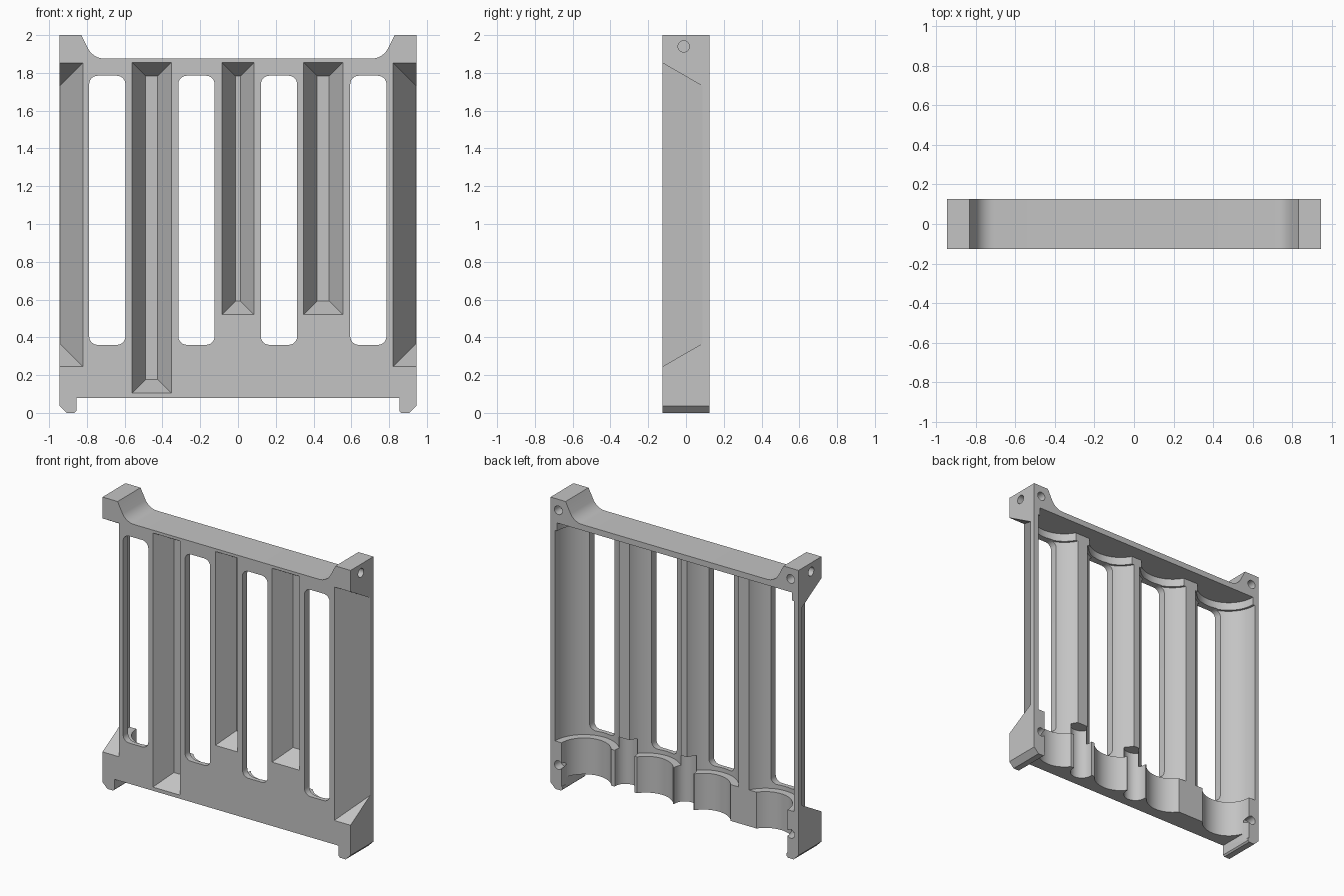
import bpy, bmesh, math
from mathutils import Matrix, Vector

cube = bpy.data.objects.get("Cube")
if cube:
    bpy.data.objects.remove(cube, do_unlink=True)

grey = bpy.data.materials.new("plain grey")
grey.use_nodes = True
grey.diffuse_color = (0.55, 0.55, 0.55, 1)
grey.node_tree.nodes["Principled BSDF"].inputs["Base Color"].default_value = (0.55, 0.55, 0.55, 1)

FRONT, BACK = -0.125, 0.125
SLOPE = math.tan(math.radians(30))
CELLS = (-0.692, -0.22, 0.217, 0.69)


def make(name, bm):
    bmesh.ops.recalc_face_normals(bm, faces=bm.faces)
    mesh = bpy.data.meshes.new(name)
    bm.to_mesh(mesh)
    bm.free()
    obj = bpy.data.objects.new(name, mesh)
    bpy.context.scene.collection.objects.link(obj)
    mesh.materials.append(grey)
    return obj


def prism(name, points, y0, y1):
    """Extrude an x-z outline along y."""
    bm = bmesh.new()
    face = bm.faces.new([bm.verts.new((x, y0, z)) for x, z in points])
    new = bmesh.ops.extrude_face_region(bm, geom=[face])["geom"]
    verts = [g for g in new if isinstance(g, bmesh.types.BMVert)]
    bmesh.ops.translate(bm, verts=verts, vec=(0, y1 - y0, 0))
    return make(name, bm)


def rod(name, a, b, radius, sides=64):
    a, b = Vector(a), Vector(b)
    bm = bmesh.new()
    turn = (b - a).to_track_quat("Z", "Y").to_matrix().to_4x4()
    bmesh.ops.create_cone(bm, cap_ends=True, segments=sides, radius1=radius, radius2=radius,
                          depth=(b - a).length, matrix=Matrix.Translation((a + b) / 2) @ turn)
    return make(name, bm)


def box(name, x0, x1, y0, y1, z0, z1):
    return prism(name, [(x0, z0), (x1, z0), (x1, z1), (x0, z1)], y0, y1)


def rounded_rect(x, half, z0, z1, r):
    pts = []
    for i, (cx, cz) in enumerate([(x + half - r, z1 - r), (x - half + r, z1 - r),
                                  (x - half + r, z0 + r), (x + half - r, z0 + r)]):
        for k in range(7):
            t = math.pi / 2 * (i + k / 6)
            pts.append((cx + r * math.cos(t), cz + r * math.sin(t)))
    return pts


def groove(x, half, z0, z1, depth):
    """Tapered pocket with walls sloping inwards from the front."""
    bm = bmesh.new()
    rings = []
    for y in (FRONT - 0.02, FRONT + depth):
        s = (y - FRONT) * SLOPE
        rings.append([bm.verts.new(p) for p in (
            (x - half + s, y, z0 + s), (x + half - s, y, z0 + s),
            (x + half - s, y, z1 - s), (x - half + s, y, z1 - s))])
    bm.faces.new(rings[0])
    bm.faces.new(rings[1])
    for i in range(4):
        j = (i + 1) % 4
        bm.faces.new((rings[0][i], rings[0][j], rings[1][j], rings[1][i]))
    return make("groove_cutter", bm)


# Half outline: chamfered foot, straight side, raised ear with a fillet
half = [(0.855, 0.08), (0.855, 0.01), (0.865, 0), (0.908, 0), (0.945, 0.037), (0.945, 2), (0.83, 2)]
cx, cz, r = 0.705, 1.975, 0.1
for k in range(9):
    t = math.radians(-30 - 60 * k / 8)
    half.append((cx + r * math.cos(t), cz + r * math.sin(t)))
panel = prism("holder_panel", half + [(-x, z) for x, z in reversed(half)], FRONT, BACK)

cutters = []
for x in CELLS:
    # Cell trough: narrow collar at the bottom, full bore, lip below the ceiling
    cutters += [rod("collar_cutter", (x, BACK, 0.03), (x, BACK, 0.34), 0.17),
                rod("bore_cutter", (x, BACK, 0.33), (x, BACK, 1.78), 0.22, 96),
                rod("lip_cutter", (x, BACK, 1.77), (x, BACK, 1.835), 0.205),
                prism("window_cutter", rounded_rect(x, 0.096, 0.36, 1.785, 0.045), FRONT - 0.05, 0.05)]

# Lowered dividers between the troughs
cutters.append(box("divider_cutter", -0.69, 0.69, 0.025, BACK + 0.05, 0.02, 1.835))

# Front grooves between cells and at both edges
cutters += [groove(-0.457, 0.104, 0.105, 1.855, 0.125),
            groove(0, 0.085, 0.52, 1.855, 0.125),
            groove(0.451, 0.104, 0.52, 1.855, 0.125)]
for side in (-1, 1):
    cutters.append(groove(side * 0.945, 0.124, 0.245, 1.853, 0.212))
    # Screw holes in the back corners and on the sides of the ears
    for z in (0.17, 1.925):
        cutters.append(rod("back_hole_cutter", (side * 0.885, 0.06, z), (side * 0.885, 0.2, z), 0.03, 32))
    cutters.append(rod("side_hole_cutter", (side * 0.87, -0.012, 1.94), (side * 1.0, -0.012, 1.94), 0.03, 32))

# Wire channels in the lower dividers
for x in (0, 0.451):
    cutters.append(rod("channel_cutter", (x, 0.015, 0.03), (x, 0.015, 0.43), 0.075, 48))

for cutter in cutters:
    cutter.hide_render = True
    mod = panel.modifiers.new(cutter.name, "BOOLEAN")
    mod.operation = "DIFFERENCE"
    mod.solver = "EXACT"
    mod.object = cutter

# Bake the cuts and discard the cutters
bpy.context.view_layer.update()
graph = bpy.context.evaluated_depsgraph_get()
mesh = bpy.data.meshes.new_from_object(panel.evaluated_get(graph))
panel.modifiers.clear()
panel.data = mesh
for cutter in cutters:
    bpy.data.objects.remove(cutter, do_unlink=True)

bpy.ops.object.select_all(action="DESELECT")
panel.select_set(True)
bpy.context.view_layer.objects.active = panel
bpy.ops.object.shade_smooth_by_angle(angle=math.radians(25))
